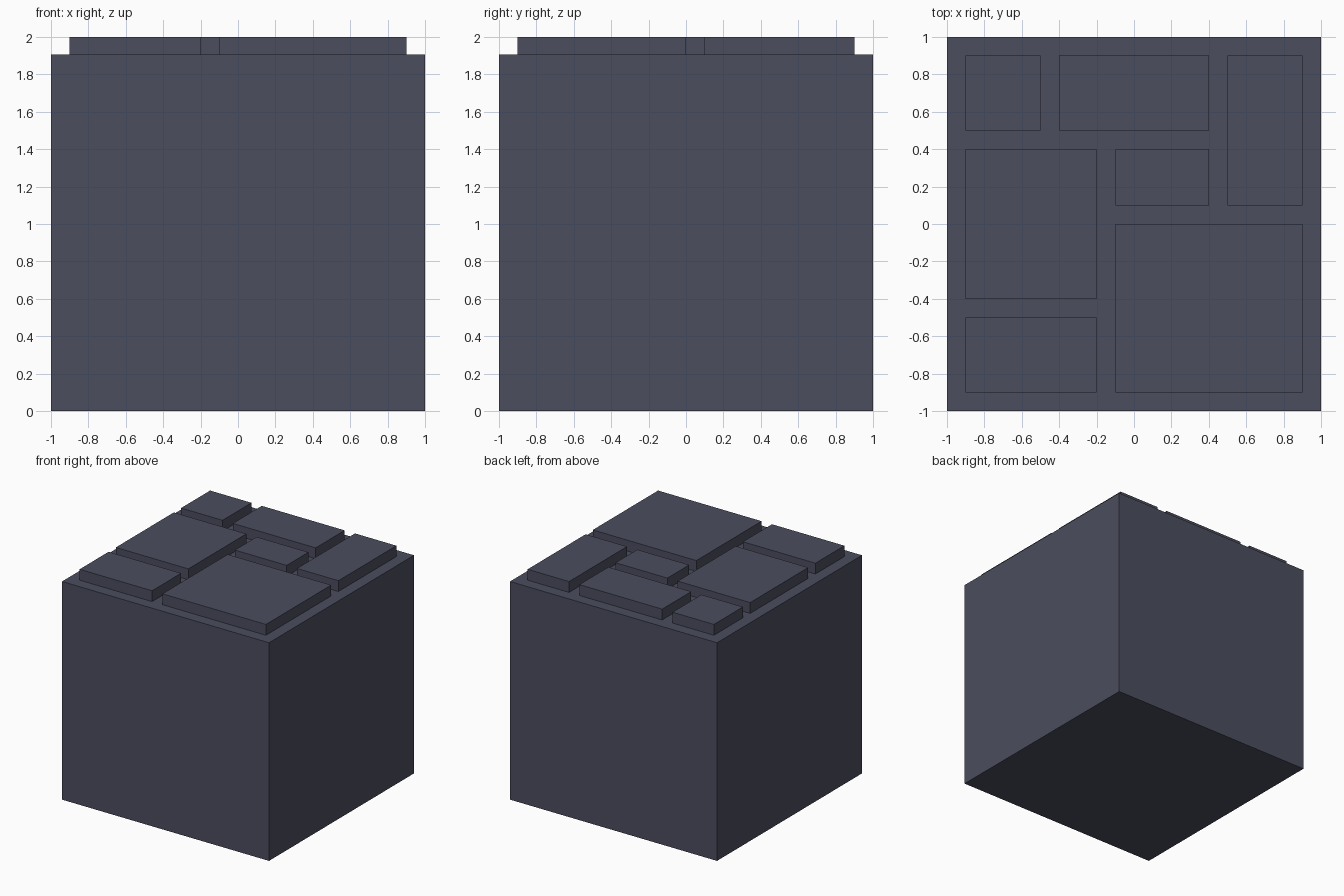
import bpy, bmesh
from mathutils import Vector

if "Cube" in bpy.data.objects:
    bpy.data.objects.remove(bpy.data.objects["Cube"])

stone = bpy.data.materials.new("dark slate")
stone.diffuse_color = (0.07, 0.075, 0.112, 1)
stone.use_nodes = True
stone.node_tree.nodes["Principled BSDF"].inputs["Base Color"].default_value = stone.diffuse_color


def box(name, x0, x1, y0, y1, z0, z1, open_bottom=False):
    bm = bmesh.new()
    bmesh.ops.create_cube(bm, size=1)
    bmesh.ops.scale(bm, vec=(x1 - x0, y1 - y0, z1 - z0), verts=bm.verts)
    bmesh.ops.translate(bm, vec=Vector((x0 + x1, y0 + y1, z0 + z1)) / 2, verts=bm.verts)
    if open_bottom:
        bmesh.ops.delete(bm, geom=[f for f in bm.faces if f.normal.z < -0.5], context='FACES_ONLY')
    mesh = bpy.data.meshes.new(name)
    bm.to_mesh(mesh)
    bm.free()
    mesh.materials.append(stone)
    obj = bpy.data.objects.new(name, mesh)
    bpy.context.collection.objects.link(obj)


# Main block
TOP = 1.905
box("block", -1, 1, -1, 1, 0, TOP)

# Raised paving slabs: x range, y range
slabs = {
    "back_left_slab": (-0.9, -0.5, 0.5, 0.9),
    "back_middle_slab": (-0.4, 0.4, 0.5, 0.9),
    "back_right_slab": (0.5, 0.9, 0.1, 0.9),
    "middle_left_slab": (-0.9, -0.2, -0.4, 0.4),
    "centre_slab": (-0.1, 0.4, 0.1, 0.4),
    "front_left_slab": (-0.9, -0.2, -0.9, -0.5),
    "front_right_slab": (-0.1, 0.9, -0.9, 0.0),
}
for name, area in slabs.items():
    box(name, *area, TOP, 2.0, open_bottom=True)
